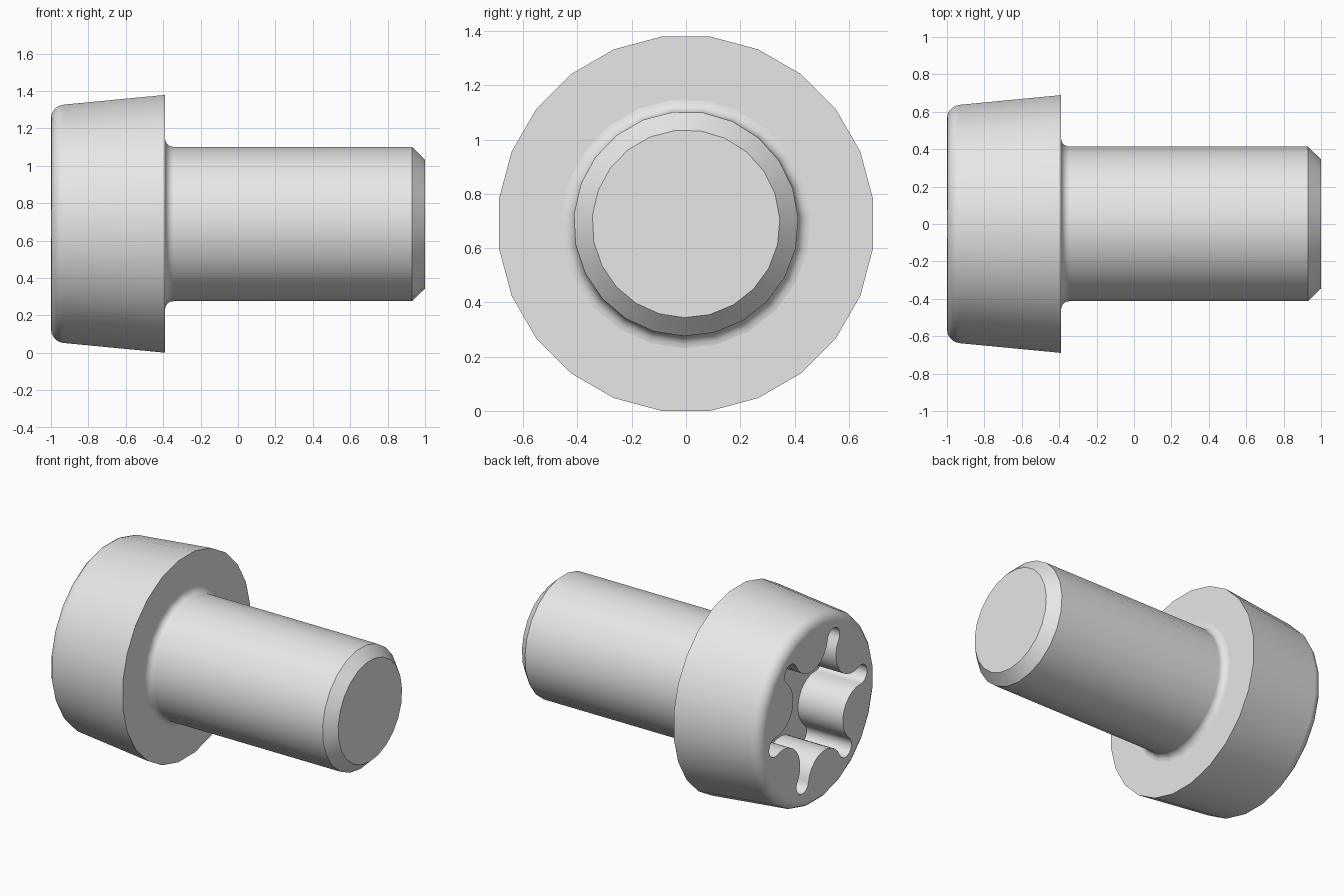
import bpy, bmesh, math

if "Cube" in bpy.data.objects:
    bpy.data.objects.remove(bpy.data.objects["Cube"], do_unlink=True)

AXIS_Z = 0.69  # height of the screw axis, which runs along x

steel = bpy.data.materials.new("light_grey_steel")
steel.use_nodes = True
steel.diffuse_color = (0.8, 0.8, 0.8, 1)
steel.node_tree.nodes["Principled BSDF"].inputs["Base Color"].default_value = (0.8, 0.8, 0.8, 1)


def skin(name, rings):
    """Closed solid from a list of equal-length point rings."""
    bm = bmesh.new()
    loops = [[bm.verts.new(p) for p in ring] for ring in rings]
    n = len(loops[0])
    for a, b in zip(loops, loops[1:]):
        for i in range(n):
            j = (i + 1) % n
            bm.faces.new((a[i], a[j], b[j], b[i]))
    bm.faces.new(loops[0])
    bm.faces.new(loops[-1])
    bmesh.ops.recalc_face_normals(bm, faces=bm.faces)
    mesh = bpy.data.meshes.new(name)
    bm.to_mesh(mesh)
    bm.free()
    mesh.materials.append(steel)
    obj = bpy.data.objects.new(name, mesh)
    bpy.context.collection.objects.link(obj)
    return obj


def lathe(name, profile, sides, phase):
    """Turn (x, radius) points round the screw axis."""
    angles = [math.radians(phase) + math.tau * i / sides for i in range(sides)]
    return skin(name, [[(x, r * math.cos(a), AXIS_Z + r * math.sin(a)) for a in angles]
                       for x, r in profile])


def arc(cx, cy, r, start, end, steps):
    """Points on an arc, angles in degrees."""
    return [(cx + r * math.cos(math.radians(start + (end - start) * i / steps)),
             cy + r * math.sin(math.radians(start + (end - start) * i / steps)))
            for i in range(steps + 1)]


def activate(obj):
    bpy.ops.object.select_all(action='DESELECT')
    obj.select_set(True)
    bpy.context.view_layer.objects.active = obj


def smooth(obj):
    activate(obj)
    bpy.ops.object.shade_smooth_by_angle(angle=math.radians(30))
    mod = obj.modifiers.new("flat_caps", 'WEIGHTED_NORMAL')
    mod.keep_sharp = True


# Tapered head with a rounded front corner
head = lathe("head", arc(-0.925, 0.568, 0.075, 180, 95, 5) + [(-0.39, 0.695)], 24, 7.5)

# Six-lobed socket outline: narrow lobes joined by wide inward bumps
LOBE_R, LOBE_D = 0.065, 0.47
BUMP_R, BUMP_D = 0.182, 0.482
bx, by = BUMP_D * math.cos(math.radians(30)), BUMP_D * math.sin(math.radians(30))
tangent = math.degrees(math.atan2(by, bx - LOBE_D))
sector = arc(LOBE_D, 0, LOBE_R, -tangent, tangent, 12)
sector += arc(bx, by, BUMP_R, tangent + 180, 240 - tangent, 10)[1:-1]
outline = []
for k in range(6):
    t = math.radians(51 + 60 * k)
    outline += [(u * math.cos(t) - v * math.sin(t), u * math.sin(t) + v * math.cos(t))
                for u, v in sector]

# Cut the socket into the head
cutter = skin("socket_cutter", [[(x, y, AXIS_Z + z) for y, z in outline] for x in (-1.1, -0.66)])
cutter.hide_render = True
cut = head.modifiers.new("socket", 'BOOLEAN')
cut.operation = 'DIFFERENCE'
cut.solver = 'EXACT'
cut.object = cutter
activate(head)
bpy.ops.object.modifier_apply(modifier=cut.name)
bpy.data.objects.remove(cutter, do_unlink=True)
smooth(head)

# Shaft with a fillet at the head and a chamfered end
fillet = arc(-0.345, 0.459, 0.045, 180, 270, 5)
shaft = lathe("shaft", [(-0.45, 0.459)] + fillet + [(0.93, 0.414), (1.0, 0.346)], 23, -91)
smooth(shaft)
